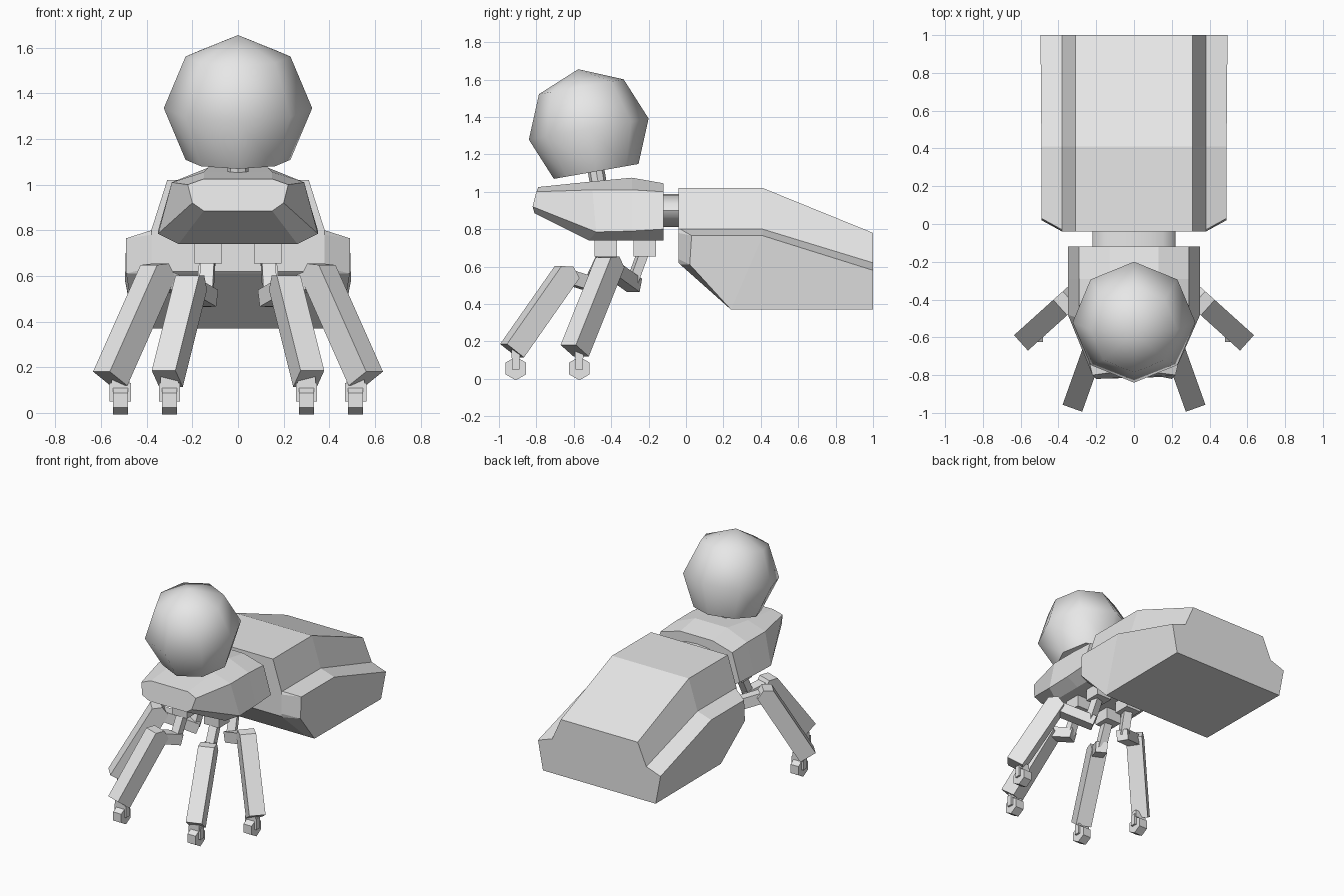
import bpy, bmesh, math
from mathutils import Vector, Matrix

cube = bpy.data.objects.get("Cube")
if cube:
    bpy.data.objects.remove(cube)

grey = bpy.data.materials.new("light_grey")
grey.use_nodes = True
grey.diffuse_color = (0.8, 0.8, 0.8, 1)
grey.node_tree.nodes["Principled BSDF"].inputs["Base Color"].default_value = (0.8, 0.8, 0.8, 1)


def finish(name, bm, smooth=None):
    bmesh.ops.recalc_face_normals(bm, faces=bm.faces)
    mesh = bpy.data.meshes.new(name)
    bm.to_mesh(mesh)
    bm.free()
    obj = bpy.data.objects.new(name, mesh)
    bpy.context.collection.objects.link(obj)
    mesh.materials.append(grey)
    if smooth:
        bpy.ops.object.select_all(action='DESELECT')
        obj.select_set(True)
        bpy.context.view_layer.objects.active = obj
        bpy.ops.object.shade_smooth_by_angle(angle=math.radians(smooth))
    return obj


def skin(name, rings):
    """Join rings of equal length and close both ends."""
    bm = bmesh.new()
    rows = [[bm.verts.new(p) for p in ring] for ring in rings]
    for a, b in zip(rows, rows[1:]):
        for i in range(len(a)):
            j = (i + 1) % len(a)
            bm.faces.new((a[i], a[j], b[j], b[i]))
    bm.faces.new(rows[0])
    bm.faces.new(rows[-1])
    return finish(name, bm)


def mirrored(half):
    return half + [(-x, y, z) for x, y, z in reversed(half)]


def prism(name, p, q, profile, width):
    """Extrude a profile of (along, outward) points lying in the upright plane through p and q."""
    p, q = Vector(p), Vector(q)
    t = (q - p).normalized()
    side = t.cross(Vector((0, 0, 1))).normalized()
    out = side.cross(t)
    return skin(name, [[p + t * a + out * d + side * s for a, d in profile]
                       for s in (-width / 2, width / 2)])


def link(name, p, q, thick, width):
    n, h = (Vector(q) - Vector(p)).length, thick / 2
    return prism(name, p, q, [(0, -h), (0, h), (n, h), (n, -h)], width)


def box(name, centre, size):
    bm = bmesh.new()
    bmesh.ops.create_cube(bm, size=1, matrix=Matrix.Translation(centre) @ Matrix.Diagonal((*size, 1)))
    return finish(name, bm)


def cylinder(name, centre, r, depth, sides, rot, scale=(1, 1, 1), smooth=None):
    bm = bmesh.new()
    bmesh.ops.create_cone(bm, cap_ends=True, segments=sides, radius1=r, radius2=r, depth=depth,
                          matrix=Matrix.Translation(centre) @ Matrix.Diagonal((*scale, 1)) @ rot)
    return finish(name, bm, smooth)


# Rear body: stepped shell with chamfered front corners and a sloping back
skin("rear_body", [mirrored(h) for h in (
    [(.31, -.04, 1.02), (.38, -.04, .80), (.38, -.04, .78), (.38, -.04, .64), (.38, -.04, .62)],
    [(.31, -.03, 1.02), (.38, -.03, .80), (.49, .03, .765), (.49, .02, .61), (.38, -.03, .61)],
    [(.31, .41, 1.02), (.38, .41, .80), (.49, .41, .765), (.45, .24, .37), (.38, .24, .37)],
    [(.31, 1, .78), (.38, 1, .62), (.495, 1, .58), (.455, 1, .37), (.38, 1, .37)])])

# Front body: wedge that narrows to a blunt nose
skin("front_body", [mirrored(h) for h in (
    [(.13, -.12, 1.045), (.29, -.12, 1.0), (.35, -.12, .80), (.26, -.12, .74)],
    [(.13, -.29, 1.075), (.29, -.29, 1.01), (.35, -.29, .79), (.26, -.29, .74)],
    [(.15, -.50, 1.055), (.29, -.50, 1.01), (.35, -.48, .785), (.26, -.52, .74)],
    [(.15, -.79, 1.025), (.22, -.80, 1.0), (.20, -.82, .92), (.15, -.81, .885)])])

# Waist and neck
cylinder("waist", (0, -.08, .9), .22, .12, 16, Matrix.Rotation(math.pi / 2, 4, 'X'), (1, 1, .4), 40)
tilt = Matrix.Rotation(math.radians(10), 4, 'X')
cylinder("neck", (0, -.475, 1.08), .045, .14, 8, tilt)

# Head: coarse ball tilted forward, flattened underneath
bm = bmesh.new()
bmesh.ops.create_uvsphere(bm, u_segments=8, v_segments=4, radius=.325)
bm.verts.ensure_lookup_table()
bmesh.ops.delete(bm, geom=[min(bm.verts, key=lambda v: v.co.z)], context='VERTS')
bmesh.ops.holes_fill(bm, edges=bm.edges, sides=8)
bm.transform(Matrix.Translation((0, -.52, 1.335)) @ tilt)
finish("head", bm, 55)

# Legs: hip, elbow, knee, ankle and wheel centre for one side, repeated on the other
legs = {
    "front": [(.13, -.43, .70), (.14, -.52, .51), (.21, -.65, .55), (.31, -.93, .15), (.30, -.91, .055)],
    "rear": [(.13, -.22, .70), (.15, -.29, .51), (.36, -.415, .60), (.56, -.595, .15), (.515, -.57, .055)],
}
for row, joints in legs.items():
    for label, s in (("left", 1), ("right", -1)):
        hip, elbow, knee, ankle, wheel = [Vector((s * x, y, z)) for x, y, z in joints]
        tag = f"{label}_{row}"
        box(tag + "_hip", hip, (.12, .12, .09))
        link(tag + "_upper_link", elbow, hip, .05, .06)
        reach = (knee - elbow).normalized() * .03
        link(tag + "_elbow_link", elbow - reach, knee, .075, .08)
        n = (knee - ankle).length + .06
        prism(tag + "_shin", ankle, knee,
              [(0, -.06), (0, .06), (n - .04, .06), (n, .005), (n - .03, -.06)], .11)
        # Ankle block, fork and six-sided wheel
        box(tag + "_ankle", wheel + Vector((0, 0, .08)), (.08, .045, .05))
        for k in (-1, 1):
            box(tag + "_fork", wheel + Vector((k * .04, 0, .035)), (.014, .04, .08))
        cylinder(tag + "_wheel", wheel, .063, .065, 6,
                 Matrix.Rotation(math.pi / 2, 4, 'X') @ Matrix.Rotation(math.pi / 2, 4, 'Y'))
